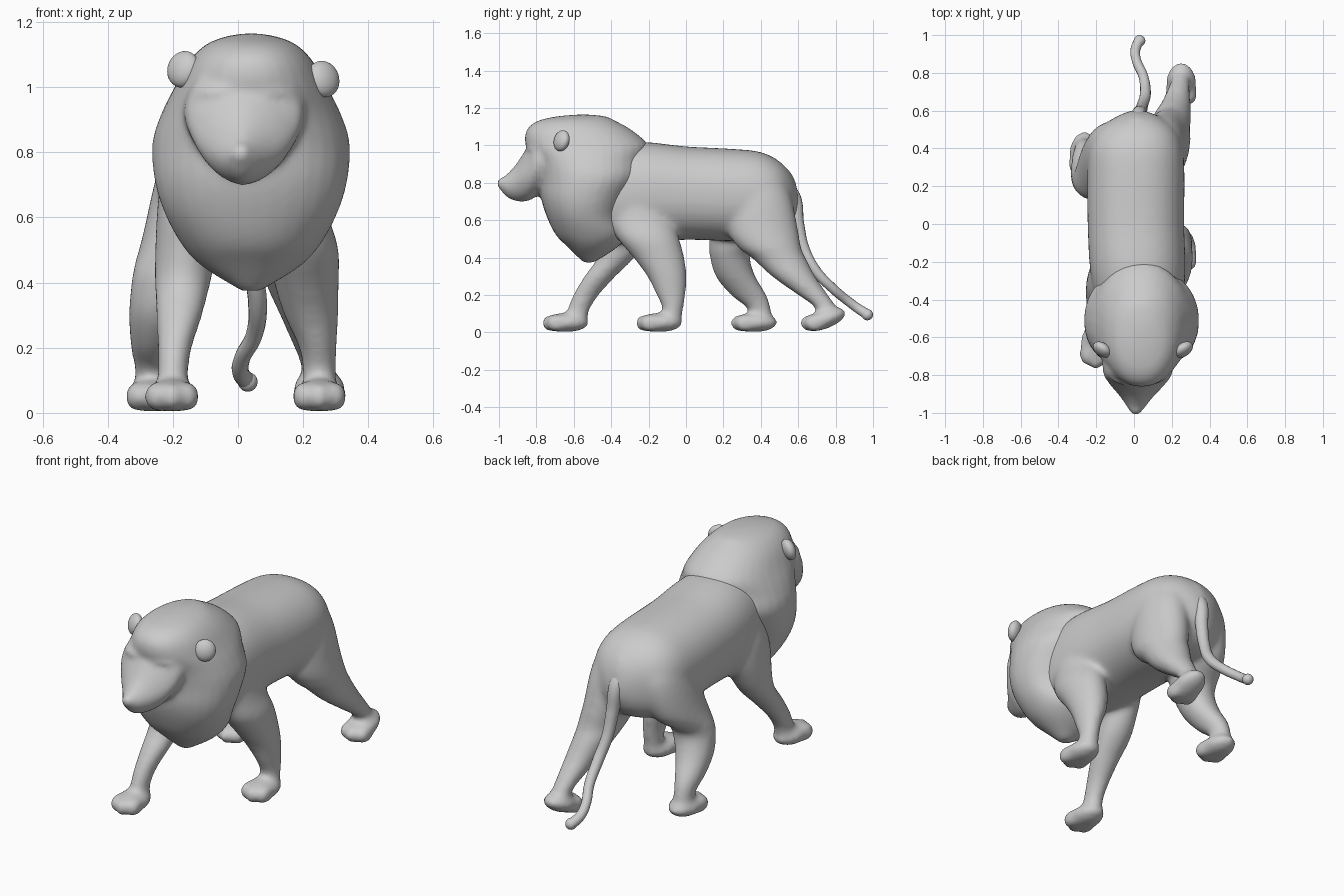
import bpy, bmesh, math
from mathutils import Vector, Matrix


def smooth_rings(rings, steps=4):
    """Catmull-Rom interpolation through the ring parameters."""
    p = [Vector(r) for r in rings]
    p = [p[0] * 2 - p[1]] + p + [p[-1] * 2 - p[-2]]
    out = []
    for i in range(1, len(p) - 2):
        a, b, c, d = p[i - 1:i + 3]
        for k in range(steps):
            t = k / steps
            out.append((b * 2 + (c - a) * t + (a * 2 - b * 5 + c * 4 - d) * t * t
                        + (b * 3 - a - c * 3 + d) * t ** 3) * 0.5)
    return out + [p[-2]]


def loft(bm, rings, axis="z", n=2.0, seg=32):
    """Rings are (height along axis, centre x, centre other, radius x, radius other)."""
    loops = []
    for h, cx, co, rx, ro in smooth_rings(rings):
        loop = []
        for i in range(seg):
            a = 2 * math.pi * i / seg
            c, s = math.cos(a), math.sin(a)
            x = cx + max(rx, .004) * math.copysign(abs(c) ** (2 / n), c)
            o = co + max(ro, .004) * math.copysign(abs(s) ** (2 / n), s)
            loop.append(bm.verts.new((x, o, h) if axis == "z" else (x, h, o)))
        loops.append(loop)
    faces = [bm.faces.new(loops[0]), bm.faces.new(loops[-1][::-1])]
    for lo, hi in zip(loops, loops[1:]):
        for i in range(seg):
            j = (i + 1) % seg
            faces.append(bm.faces.new((lo[j], lo[i], hi[i], hi[j])))
    bmesh.ops.recalc_face_normals(bm, faces=faces)


def blob(bm, center, radii, rx=0.0, rz=0.0):
    m = (Matrix.Translation(center) @ Matrix.Rotation(rz, 4, "Z")
         @ Matrix.Rotation(rx, 4, "X") @ Matrix.Diagonal((*radii, 1)))
    bmesh.ops.create_uvsphere(bm, u_segments=24, v_segments=16, radius=1, matrix=m)


def paw(bm, x, y, tilt=0.0):
    blob(bm, (x, y + .005, .053 + tilt * .05), (.083, .124, .052), tilt)
    for dx, dy in ((-.05, .025), (0, 0), (.05, .025)):
        blob(bm, (x + dx, y - .071 + dy, .05), (.036, .058, .048))


def finish(bm, name, voxel=None, iterations=5):
    me = bpy.data.meshes.new(name)
    bm.to_mesh(me)
    bm.free()
    ob = bpy.data.objects.new(name, me)
    bpy.context.collection.objects.link(ob)
    if voxel:  # fuse overlapping volumes into one skin
        r = ob.modifiers.new("fuse", "REMESH")
        r.mode = "VOXEL"
        r.voxel_size = voxel
        s = ob.modifiers.new("soften", "SMOOTH")
        s.factor = 0.5
        s.iterations = iterations
        dg = bpy.context.evaluated_depsgraph_get()
        ob.data = bpy.data.meshes.new_from_object(ob.evaluated_get(dg))
        ob.modifiers.clear()
        ob.data.name = name
    for v in ob.data.vertices:
        v.co.z = max(v.co.z, .006)
    for p in ob.data.polygons:
        p.use_smooth = True
    return ob


# Body: torso, four walking legs, paws and tail root
bm = bmesh.new()
loft(bm, [(-.62, .03, .72, .13, .18), (-.45, .03, .73, .22, .26), (-.25, .02, .75, .252, .27),
          (0, .01, .745, .256, .25), (.25, .01, .735, .258, .247), (.4, .01, .73, .248, .235),
          (.5, .015, .72, .205, .195), (.565, .02, .71, .12, .13), (.6, .02, .70, .04, .05)],
     axis="y", n=2.25)
front_right = [(.85, .12, -.27, .10, .13), (.7, .155, -.26, .105, .16), (.6, .175, -.24, .105, .17),
               (.5, .20, -.2, .11, .165), (.4, .21, -.145, .10, .137), (.3, .225, -.102, .084, .106),
               (.2, .245, -.08, .058, .078), (.12, .25, -.07, .051, .055), (.05, .25, -.085, .05, .06)]
front_left = [(.85, -.10, -.3, .10, .13), (.7, -.135, -.31, .105, .15), (.6, -.15, -.32, .10, .16),
              (.5, -.16, -.34, .095, .13), (.4, -.17, -.375, .087, .10), (.3, -.18, -.46, .072, .085),
              (.2, -.195, -.535, .054, .07), (.12, -.20, -.575, .048, .06), (.05, -.2, -.59, .05, .06)]
hind_right = [(.9, .10, .37, .10, .10), (.75, .14, .385, .12, .17), (.55, .165, .41, .122, .19),
              (.45, .185, .45, .115, .167), (.4, .19, .495, .107, .145), (.3, .215, .575, .087, .117),
              (.2, .235, .68, .064, .082), (.14, .245, .742, .052, .06), (.08, .25, .765, .05, .06)]
hind_left = [(.9, -.08, .37, .10, .10), (.75, -.125, .37, .12, .17), (.55, -.17, .31, .122, .18),
             (.45, -.20, .245, .12, .122), (.4, -.215, .235, .113, .107), (.3, -.24, .265, .097, .107),
             (.2, -.26, .335, .07, .097), (.13, -.265, .39, .052, .064), (.06, -.265, .4, .05, .06)]
for leg in (front_right, front_left, hind_right, hind_left):
    loft(bm, leg)
paw(bm, .25, -.145)
paw(bm, -.203, -.645)
paw(bm, -.262, .363)
paw(bm, .25, .735, tilt=.35)
blob(bm, (.02, .54, .79), (.055, .05, .10), rx=.3)
finish(bm, "body_and_legs", .0125, 24)

# Mane and head: shield-shaped mane with a tapering muzzle
bm = bmesh.new()
loft(bm, [(.375, .04, -.52, .03, .03), (.45, .04, -.50, .15, .125), (.52, .04, -.505, .215, .19),
          (.62, .04, -.54, .268, .205), (.72, .04, -.535, .297, .24), (.83, .04, -.505, .303, .28),
          (.92, .04, -.515, .275, .295), (1.0, .04, -.53, .235, .328), (1.08, .04, -.57, .19, .283),
          (1.13, .04, -.585, .14, .21), (1.155, .04, -.56, .08, .13), (1.165, .04, -.55, .02, .03)], n=2.15)
loft(bm, [(-.6, .02, .92, .19, .18), (-.78, .02, .92, .185, .19), (-.845, .018, .85, .15, .148),
          (-.91, .015, .80, .092, .098), (-.96, .012, .785, .055, .06), (-.99, .01, .793, .034, .034),
          (-1.012, .01, .80, .014, .014)], axis="y", n=1.75)
for side in (-1, 1):  # brow ridge, above the eye
    blob(bm, (.02 + side * .085, -.80, .982), (.085, .05, .03), rz=side * .35)
    blob(bm, (.02 + side * .105, -.815, .92), (.03, .026, .024), rz=side * .6)
finish(bm, "mane_and_head", .0125, 8)

# Ears, the head being tipped slightly to one side
bm = bmesh.new()
for side, x, z in ((-1, -.168, 1.055), (1, .262, 1.025)):
    blob(bm, (x, -.665, z), (.055, .034, .057), rx=-.25, rz=side * .6)
finish(bm, "ears")

# Tail: tapered swept curve with a rounded tip
path = [(.02, .51, .82, .03), (.025, .575, .72, .04), (.035, .598, .58, .034), (.045, .63, .45, .030),
        (.06, .69, .335, .029), (.05, .78, .24, .026), (.012, .87, .165, .025), (.008, .925, .125, .026),
        (.028, .972, .095, .028)]
cu = bpy.data.curves.new("tail", "CURVE")
cu.dimensions = "3D"
cu.bevel_depth = 1.0
cu.bevel_resolution = 5
cu.use_fill_caps = True
sp = cu.splines.new("BEZIER")
sp.bezier_points.add(len(path) - 1)
for bp, (x, y, z, r) in zip(sp.bezier_points, path):
    bp.co = (x, y, z)
    bp.radius = r
    bp.handle_left_type = bp.handle_right_type = "AUTO"
bpy.context.collection.objects.link(bpy.data.objects.new("tail", cu))
bm = bmesh.new()
blob(bm, (.03, .97, .095), (.03, .03, .03))
finish(bm, "tail_tip")
